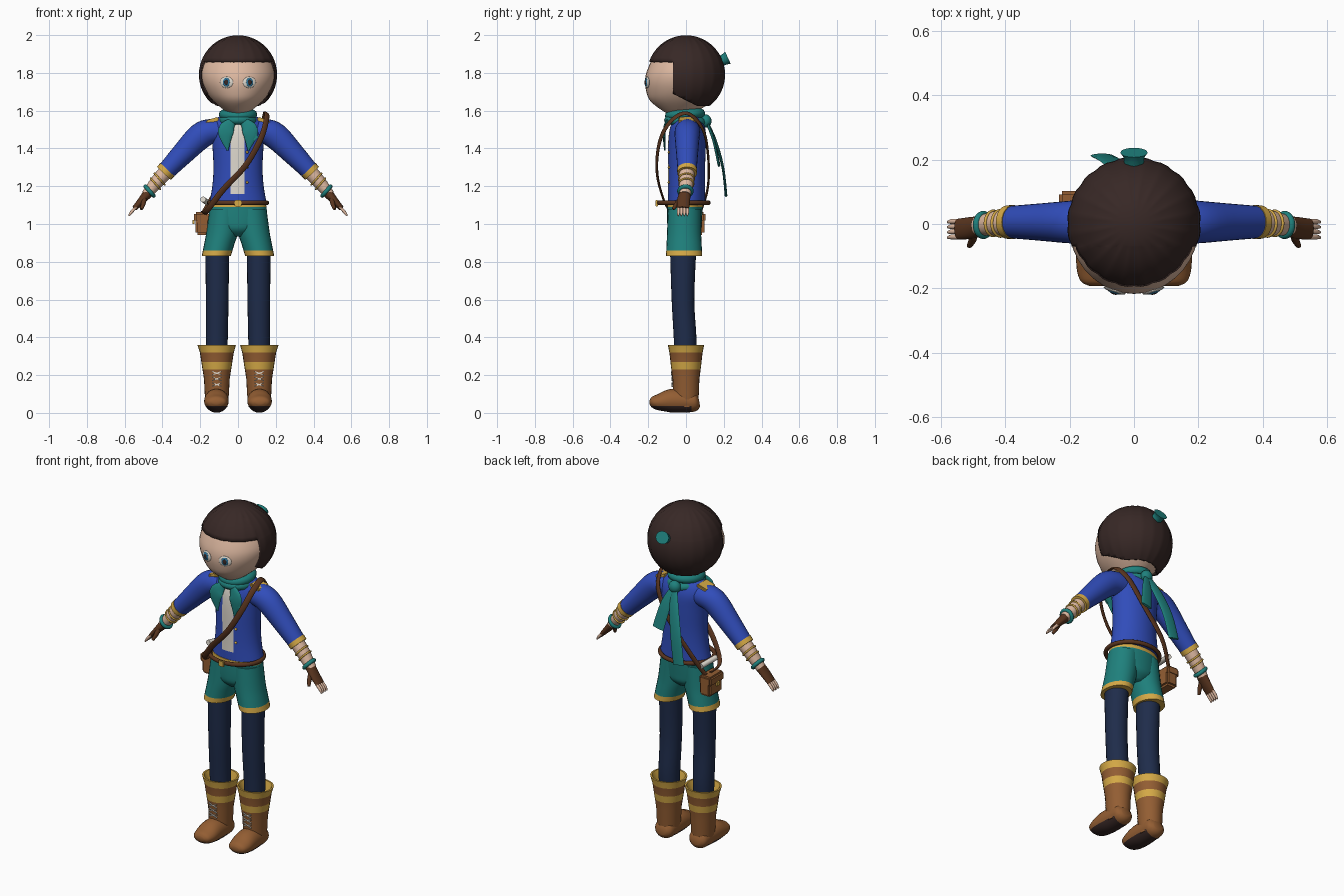
import bpy, bmesh, math
from math import sin, cos, pi
from mathutils import Vector, Matrix, Euler

if "Cube" in bpy.data.objects:
    bpy.data.objects.remove(bpy.data.objects["Cube"])


def material(name, r, g, b):
    m = bpy.data.materials.new(name)
    m.use_nodes = True
    col = [(c / 255) ** 2.2 for c in (r, g, b)] + [1]
    m.diffuse_color = col
    m.node_tree.nodes["Principled BSDF"].inputs["Base Color"].default_value = col
    return m


SKIN = material("skin", 222, 184, 160)
HAIR = material("dark hair", 58, 44, 42)
BLUE = material("jacket blue", 52, 78, 185)
TEAL = material("teal cloth", 36, 128, 124)
GOLD = material("gold trim", 212, 168, 72)
NAVY = material("navy leggings", 36, 48, 76)
LEATHER = material("tan leather", 146, 94, 54)
BROWN = material("dark leather", 90, 56, 36)
CREAM = material("cream", 222, 216, 205)
IRIS = material("iris blue", 50, 120, 160)
made = []


def finish(name, bm, mats, rule=None, cuts=()):
    """Slice along the cut planes, paint faces by rule and make the object."""
    for co, no in cuts:
        bmesh.ops.bisect_plane(bm, geom=bm.verts[:] + bm.edges[:] + bm.faces[:],
                               plane_co=co, plane_no=no, dist=1e-5)
    bmesh.ops.recalc_face_normals(bm, faces=bm.faces[:])
    if rule:
        for f in bm.faces:
            f.material_index = rule(f.calc_center_median())
    me = bpy.data.meshes.new(name)
    bm.to_mesh(me)
    bm.free()
    for m in mats:
        me.materials.append(m)
    ob = bpy.data.objects.new(name, me)
    bpy.context.collection.objects.link(ob)
    made.append(ob)
    return ob


def smooth_rows(rows, k):
    """Catmull-Rom through rows of (x, y, z, width, depth)."""
    if k < 2:
        return rows
    out = []
    for i in range(len(rows) - 1):
        p0, p1, p2, p3 = (rows[max(0, min(len(rows) - 1, i + d))] for d in (-1, 0, 1, 2))
        for j in range(k):
            t = j / k
            out.append([b + .5 * t * (c - a + t * (2*a - 5*b + 4*c - d + t * (3*(b - c) + d - a)))
                        for a, b, c, d in zip(p0, p1, p2, p3)])
    return out + [rows[-1]]


def sweep(name, rows, mats, k=4, seg=24, flat=False, hint=(0, -1, 0), rule=None, cuts=()):
    """Elliptic sections along a path; flat keeps every section horizontal."""
    rows = smooth_rows(rows, k)
    P = [Vector(r[:3]) for r in rows]
    bm, rings = bmesh.new(), []
    for i, r in enumerate(rows):
        u, v = Vector((1, 0, 0)), Vector((0, 1, 0))
        if not flat:
            t = (P[min(i + 1, len(P) - 1)] - P[max(i - 1, 0)]).normalized()
            h = Vector(hint(P[i]) if callable(hint) else hint)
            v = (h - t * h.dot(t)).normalized()
            u = t.cross(v)
        rings.append([bm.verts.new(P[i] + u * r[3] * cos(2*pi*j/seg) + v * r[4] * sin(2*pi*j/seg))
                      for j in range(seg)])
    for a, b in zip(rings, rings[1:]):
        for j in range(seg):
            bm.faces.new((a[j], a[(j+1) % seg], b[(j+1) % seg], b[j]))
    bm.faces.new(rings[0])
    bm.faces.new(rings[-1])
    return finish(name, bm, mats, rule, cuts)


def loft(name, rows, mats, **kw):
    return sweep(name, rows, mats, flat=True, **kw)


def place(loc, rot, scale):
    return Matrix.LocRotScale(Vector(loc), Euler(rot), Vector(scale))


def ball(name, loc, scale, mat, rot=(0, 0, 0)):
    bm = bmesh.new()
    bmesh.ops.create_uvsphere(bm, u_segments=20, v_segments=12, radius=1, matrix=place(loc, rot, scale))
    return finish(name, bm, [mat])


def box(name, loc, size, mat, rot=(0, 0, 0), bevel=0.0):
    bm = bmesh.new()
    bmesh.ops.create_cube(bm, size=1, matrix=place(loc, rot, size))
    if bevel:
        bmesh.ops.bevel(bm, geom=bm.edges[:], offset=bevel, segments=2, affect='EDGES')
    return finish(name, bm, [mat])


def ring(name, loc, major, minor, mat, rot=(0, 0, 0), scale=(1, 1, 1)):
    bpy.ops.mesh.primitive_torus_add(location=loc, rotation=rot, major_radius=major, minor_radius=minor,
                                     major_segments=32, minor_segments=10)
    ob = bpy.context.object
    ob.name, ob.scale = name, scale
    ob.data.materials.append(mat)
    made.append(ob)


def zcuts(*hs):
    return [((0, 0, h), (0, 0, 1)) for h in hs]


# Head, neck and hair cap
loft("head", [(0, -.03, 1.575, .03, .05), (0, -.03, 1.6, .07, .095), (0, -.025, 1.65, .13, .163),
              (0, -.02, 1.7, .17, .19), (0, -.015, 1.76, .196, .202), (0, -.005, 1.82, .198, .198),
              (0, 0, 1.9, .16, .16), (0, 0, 1.97, .07, .07)], [SKIN], seg=36)
loft("neck", [(0, 0, 1.5, .05, .05), (0, 0, 1.62, .05, .05)], [SKIN], k=1)

bm = bmesh.new()
bmesh.ops.create_uvsphere(bm, u_segments=60, v_segments=28, radius=.208)
for v in bm.verts:
    if round(math.atan2(v.co.y, v.co.x) / (2 * pi / 60)) % 3 == 0 and v.co.z < .19:
        v.co *= .985
    v.co.z += 1.791
slant = Vector((0, .5, 1))
slant_at = Vector((0, -.07, 1.69))
for co, no in zcuts(1.86, 1.625) + [((0, -.07, 0), (0, 1, 0)), (slant_at, slant)]:
    bmesh.ops.bisect_plane(bm, geom=bm.verts[:] + bm.edges[:] + bm.faces[:], plane_co=co, plane_no=no)
bare = []
for f in bm.faces:
    c = f.calc_center_median()
    if (c.z < 1.86 and c.y < -.07) or c.z < 1.625 or (c - slant_at).dot(slant) < 0:
        bare.append(f)
bmesh.ops.delete(bm, geom=bare, context='FACES')
hair = finish("hair_cap", bm, [HAIR])
sol = hair.modifiers.new("thickness", 'SOLIDIFY')
sol.thickness, sol.offset = .012, -1
sweep("hair_tie", [(0, .17, 1.855, .03, .025), (0, .205, 1.872, .032, .03), (0, .222, 1.88, .042, .035)],
      [TEAL], hint=(0, 0, 1))

# Torso: jacket with open shirt front
loft("jacket", [(0, .003, 1.11, .152, .1), (0, .003, 1.2, .136, .098), (0, .003, 1.3, .13, .098),
                (0, .005, 1.42, .136, .1), (0, .008, 1.5, .145, .095), (0, .008, 1.555, .12, .075),
                (0, .005, 1.585, .06, .05)], [BLUE, CREAM], seg=36,
     rule=lambda c: int(c.y < 0 and -.04 < c.x < .034 and 1.16 < c.z < 1.54),
     cuts=zcuts(1.16, 1.54) + [((x, 0, 0), (1, 0, 0)) for x in (-.04, .034)])
for z in (1.22, 1.3, 1.38):
    ball("jacket_button", (.048, -.09, z), (.007, .007, .007), GOLD)

# Shorts, belt and buckle
loft("shorts_hips", [(0, -.008, .935, .04, .05), (0, -.008, .97, .12, .085), (0, -.008, 1.02, .154, .092),
                     (0, -.005, 1.112, .148, .095)], [TEAL, GOLD], cuts=zcuts(1.09),
     rule=lambda c: int(c.z > 1.09))
ring("belt", (0, -.012, 1.112), .15, .012, BROWN, scale=(1.02, .88, 1))
box("belt_buckle", (0, -.155, 1.11), (.035, .012, .035), GOLD, bevel=.003)

# Scarf: wraps, front points, knot and two back tails
ring("scarf_wrap", (0, -.005, 1.58), .072, .03, TEAL, (.08, 0, 0), (1, 1.05, .9))
ring("scarf_lower_wrap", (0, -.005, 1.545), .075, .028, TEAL, (-.06, 0, 0), (1, 1.08, .9))
ball("scarf_knot", (0, .105, 1.545), (.035, .03, .035), TEAL)
sweep("scarf_long_tail", [(0, .11, 1.54, .02, .008), (-.03, .155, 1.44, .032, .008),
                          (-.07, .195, 1.3, .036, .007), (-.1, .212, 1.15, .036, .007)],
      [TEAL], hint=(0, 1, 0), seg=12)
sweep("scarf_short_tail", [(0, .11, 1.54, .02, .008), (.03, .145, 1.45, .032, .008),
                           (.06, .175, 1.31, .036, .007)], [TEAL], hint=(0, 1, 0), seg=12)

# Shoulder strap, bag and rolled paper
sweep("bag_strap", [(-.185, .04, 1.06, .014, .006), (-.165, -.08, 1.07, .015, .006),
                    (-.08, -.135, 1.18, .016, .006), (.04, -.155, 1.31, .016, .006),
                    (.12, -.135, 1.45, .016, .006), (.15, -.075, 1.55, .016, .006),
                    (.148, .01, 1.585, .016, .006), (.12, .09, 1.5, .016, .006),
                    (.03, .118, 1.35, .016, .006), (-.1, .115, 1.19, .016, .006),
                    (-.18, .075, 1.06, .014, .006)], [BROWN], seg=12, k=6,
      hint=lambda p: p - Vector((0, -.02, 1.33)))
box("bag", (-.188, .038, 1.0), (.075, .12, .115), LEATHER, bevel=.012)
box("bag_flap", (-.193, .038, 1.035), (.08, .128, .055), LEATHER, bevel=.01)
box("bag_clasp", (-.236, .038, 1.01), (.01, .022, .022), GOLD)
sweep("paper_roll", [(-.165, .095, 1.115, .015, .015), (-.185, -.015, 1.13, .015, .015)],
      [CREAM], k=1, hint=(0, 0, 1))
box("brooch", (.088, -.115, 1.46), (.03, .01, .03), TEAL, (0, pi / 4, 0))

for s, side in ((1, "left"), (-1, "right")):
    def m(*rows):
        return [(r[0] * s,) + tuple(r[1:]) for r in rows]

    # Eyes
    for part, out, w, t, h, mat in (("eye_white", 0, .036, .008, .03, CREAM), ("iris", .005, .02, .006, .023, IRIS),
                                    ("pupil", .009, .011, .004, .014, HAIR)):
        ball(side + "_" + part, (s * (.06 + out * .3), -.206 - out, 1.75), (w, t, h), mat, (0, 0, s * .3))

    # Scarf points and shoulder patches
    sweep(side + "_scarf_point", m((.03, -.095, 1.545, .02, .01), (.065, -.115, 1.49, .042, .008),
                                   (.055, -.112, 1.39, .004, .004)), [TEAL], seg=12)
    box(side + "_shoulder_patch", (s * .135, .005, 1.548), (.07, .09, .02), GOLD, (0, s * .3, 0), .006)

    # Arm: sleeve, cuff, forearm and bangles
    sweep(side + "_sleeve", m((.07, .008, 1.49, .06, .065), (.14, .008, 1.49, .066, .068),
                              (.2, .006, 1.465, .07, .066), (.29, .006, 1.375, .06, .058),
                              (.385, .006, 1.275, .048, .05)), [BLUE])
    sweep(side + "_cuff", m((.374, .006, 1.288, .051, .053), (.393, .006, 1.268, .05, .052)), [GOLD], k=1)
    sweep(side + "_forearm", m((.37, .005, 1.29, .04, .042), (.43, .002, 1.222, .036, .038),
                               (.485, -.006, 1.155, .027, .03)), [SKIN])
    tilt = (0, s * pi * .73, 0)
    for x, z, r in ((.415, 1.238, .04), (.437, 1.213, .038)):
        ring(side + "_gold_bangle", (s * x, .002, z), r, .005, GOLD, tilt)
    ring(side + "_wristband", (s * .468, -.003, 1.174), .033, .011, TEAL, tilt)

    # Hand: fingerless glove, thumb and finger tips
    sweep(side + "_glove", m((.475, -.005, 1.165, .027, .03), (.505, -.012, 1.13, .021, .034),
                             (.548, -.016, 1.082, .014, .032)), [BROWN], hint=(0, 1, 0))
    sweep(side + "_thumb", m((.495, -.025, 1.14, .014, .014), (.502, -.05, 1.105, .012, .012),
                             (.512, -.068, 1.078, .008, .008)), [BROWN], hint=(1, 0, 0), seg=12)
    for i in range(4):
        y = .008 - i * .016
        sweep(side + "_finger", m((.54, y, 1.09, .008, .008), (.565, y, 1.062, .008, .008),
                                  (.578, y - .002, 1.043, .004, .004)), [SKIN], seg=10)

    # Leg: shorts leg with hem, leggings
    loft(side + "_shorts_leg", m((.115, -.01, .83, .077, .096), (.1, -.01, .89, .08, .093),
                                 (.083, -.01, .96, .084, .09), (.068, -.008, 1.08, .083, .088)),
         [TEAL, GOLD], cuts=zcuts(.86), rule=lambda c: int(c.z < .86))
    loft(side + "_legging", m((.112, -.005, .28, .055, .055), (.112, -.005, .4, .058, .06),
                              (.11, -.016, .6, .06, .06), (.11, -.015, .88, .063, .07)), [NAVY])

    # Boot: banded shaft with hollow top, foot and laces
    loft(side + "_boot_shaft", m((.112, 0, .03, .055, .06), (.112, 0, .1, .064, .068),
                                 (.112, 0, .18, .068, .071), (.112, 0, .25, .079, .08),
                                 (.112, 0, .32, .09, .088), (.113, 0, .36, .102, .096),
                                 (.113, 0, .36, .092, .086), (.112, 0, .3, .066, .066)),
         [LEATHER, GOLD], k=1, cuts=zcuts(.23, .27), rule=lambda c: int(c.z > .32 or .23 < c.z < .27))
    sweep(side + "_boot_foot", m((.112, .07, .06, .03, .025), (.112, .05, .058, .055, .05),
                                 (.112, 0, .062, .061, .06), (.114, -.08, .064, .065, .062),
                                 (.115, -.14, .057, .063, .045), (.115, -.178, .057, .05, .03),
                                 (.115, -.192, .057, .025, .012)),
          [LEATHER, HAIR], hint=(0, 0, 1), cuts=zcuts(.036) + [((0, .03, 0), (0, 1, 0))],
          rule=lambda c: int(c.z < .036 and c.y < .03))
    for z in (.15, .18, .21):
        for a in (-.35, .35):
            box(side + "_lace", (s * .112, -.073 - (z - .15) * .06, z), (.055, .006, .005), CREAM, (0, a, 0))

# Smooth shading with sharp edges kept
bpy.ops.object.select_all(action='DESELECT')
for ob in made:
    ob.select_set(True)
bpy.context.view_layer.objects.active = made[0]
bpy.ops.object.shade_smooth_by_angle(angle=math.radians(42))
